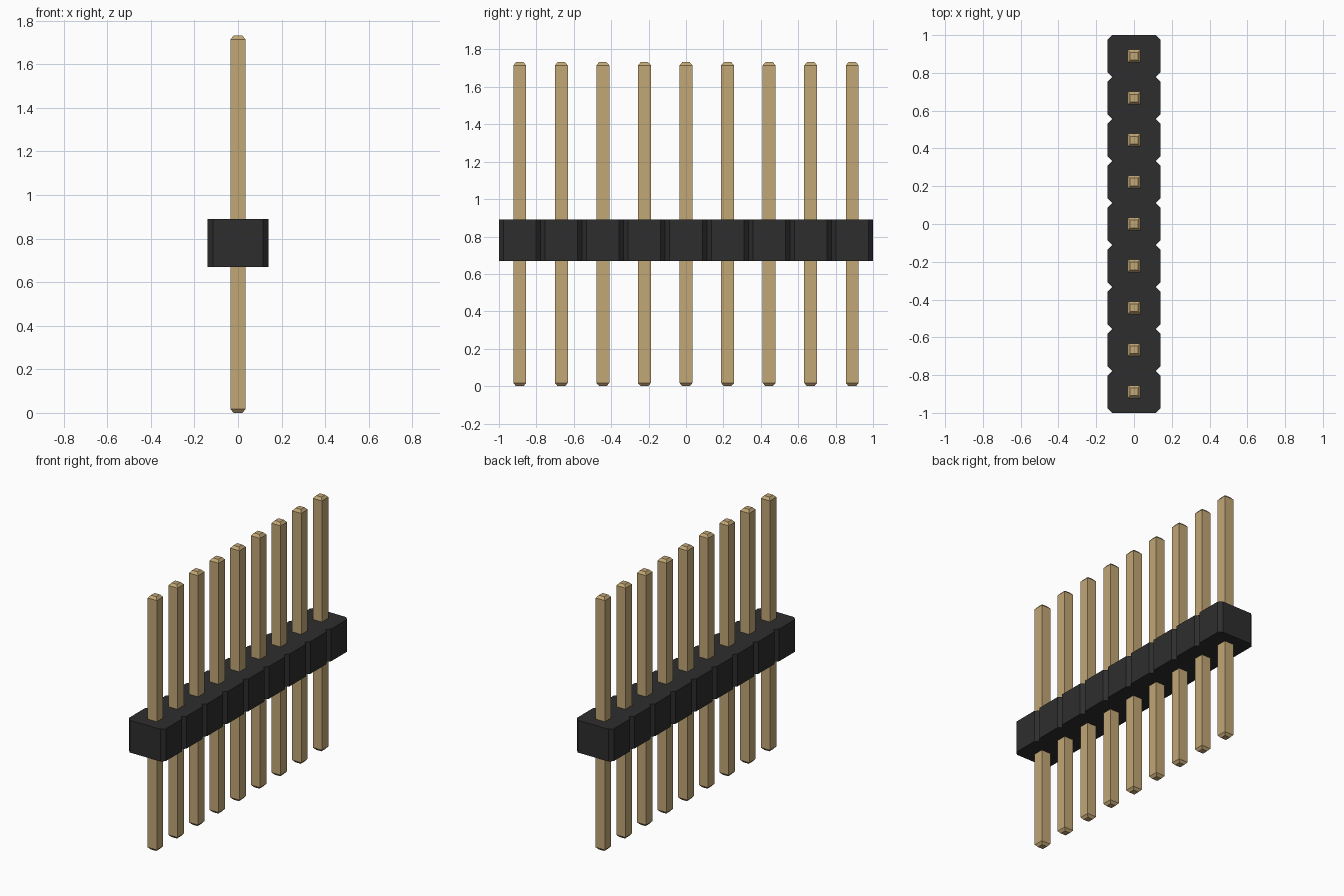
import bpy
import bmesh

if "Cube" in bpy.data.objects:
    bpy.data.objects.remove(bpy.data.objects["Cube"])

COUNT = 9
PITCH = 2 / COUNT
BODY_HALF, BODY_BOTTOM, BODY_TOP, CUT = 0.139, 0.67, 0.89, 0.024
PIN_HALF, PIN_TIP, PIN_TOP, TAPER = 0.0345, 0.02, 1.732, 0.017


def make_material(name, colour):
    mat = bpy.data.materials.new(name)
    mat.use_nodes = True
    mat.diffuse_color = (*colour, 1)
    mat.node_tree.nodes["Principled BSDF"].inputs["Base Color"].default_value = (*colour, 1)
    return mat


def loft(name, rings, mat):
    """Skin a stack of matching outlines and cap both ends."""
    bm = bmesh.new()
    loops = [[bm.verts.new(p) for p in ring] for ring in rings]
    for low, high in zip(loops, loops[1:]):
        for i in range(len(low)):
            j = (i + 1) % len(low)
            bm.faces.new((low[i], low[j], high[j], high[i]))
    bm.faces.new(loops[0][::-1])
    bm.faces.new(loops[-1])
    bmesh.ops.recalc_face_normals(bm, faces=bm.faces)
    mesh = bpy.data.meshes.new(name)
    bm.to_mesh(mesh)
    bm.free()
    mesh.materials.append(mat)
    obj = bpy.data.objects.new(name, mesh)
    bpy.context.collection.objects.link(obj)
    return obj


def square(half, z):
    return [(-half, -half, z), (half, -half, z), (half, half, z), (-half, half, z)]


black = make_material("black plastic", (0.027, 0.027, 0.027))
gold = make_material("pale gold metal", (0.54, 0.385, 0.18))

# Housing: one strip with chamfered corners and V notches between the cells
side = [(BODY_HALF - CUT, -1)]
for i in range(COUNT):
    start = -1 + i * PITCH
    side += [(BODY_HALF, start + CUT), (BODY_HALF, start + PITCH - CUT),
             (BODY_HALF - CUT, start + PITCH)]
outline = side + [(-x, y) for x, y in reversed(side)]
loft("housing", [[(x, y, z) for x, y in outline] for z in (BODY_BOTTOM, BODY_TOP)], black)

# Pins: square posts with tapered tips at both ends
for i in range(COUNT):
    pin = loft(f"pin_{i + 1}", [square(PIN_TIP, 0), square(PIN_HALF, TAPER),
                                square(PIN_HALF, PIN_TOP - TAPER),
                                square(PIN_TIP, PIN_TOP)], gold)
    pin.location.y = -1 + (i + 0.5) * PITCH
